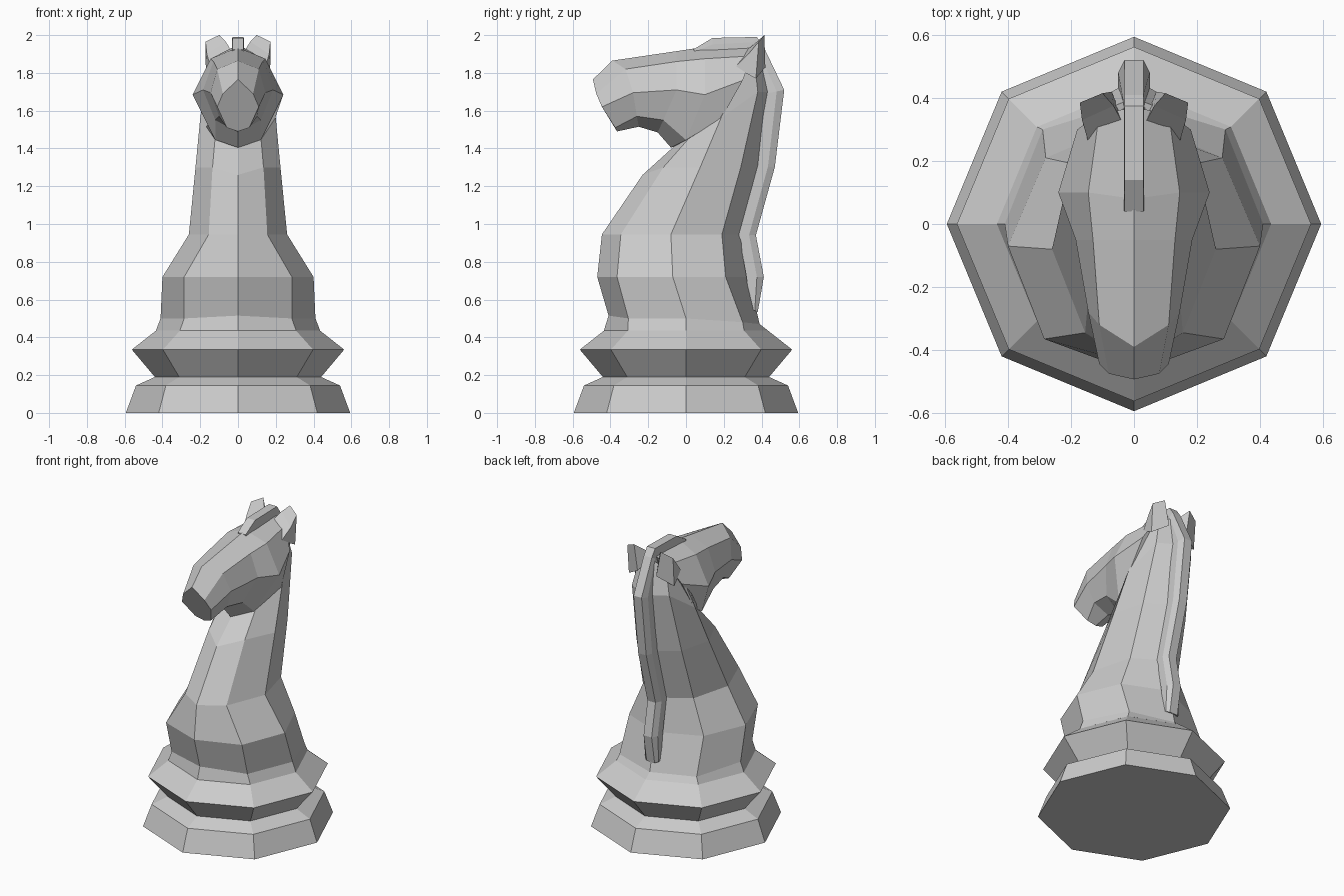
import bpy, bmesh, math


def loft(name, rings):
    """Skin closed rings of equal length and cap both ends."""
    bm = bmesh.new()
    vs = [[bm.verts.new(p) for p in r] for r in rings]
    n = len(rings[0])
    for a, b in zip(vs, vs[1:]):
        for i in range(n):
            j = (i + 1) % n
            bm.faces.new((a[i], a[j], b[j], b[i]))
    bm.faces.new(vs[0][::-1])
    bm.faces.new(vs[-1])
    bmesh.ops.recalc_face_normals(bm, faces=bm.faces)
    me = bpy.data.meshes.new(name)
    bm.to_mesh(me)
    bm.free()
    ob = bpy.data.objects.new(name, me)
    bpy.context.collection.objects.link(ob)
    return ob


def mirror_ring(half):
    """Close a half section by mirroring its off-centre points in x."""
    return half + [(-x, y, z) for x, y, z in reversed(half) if x > 1e-6]


# Turned octagonal base
def octagon(r, z):
    return [(r * math.cos(k * math.pi / 4), r * math.sin(k * math.pi / 4), z)
            for k in range(8)]


loft("base", [octagon(r, z) for r, z in
              [(.594, 0), (.54, .145), (.44, .19), (.562, .335), (.435, .435)]])

# Chest and neck: front, front corner, side, back corner, back
neck = [
    [(0, -.435, .435), (.308, -.308, .435), (.435, 0, .435), (.308, .308, .435), (0, .435, .435)],
    [(0, -.41, .515), (.285, -.305, .5), (.41, 0, .5), (.29, .30, .48), (0, .39, .47)],
    [(0, -.47, .72), (.285, -.365, .72), (.40, -.07, .72), (.28, .21, .72), (0, .33, .72)],
    [(0, -.445, .945), (.155, -.345, .945), (.26, -.08, .945), (.19, .19, .945), (0, .31, .945)],
    [(0, -.23, 1.26), (.135, -.12, 1.30), (.225, .075, 1.30), (.17, .29, 1.30), (0, .41, 1.30)],
    [(0, -.02, 1.45), (.12, .03, 1.47), (.20, .185, 1.56), (.14, .38, 1.70), (0, .46, 1.70)],
    [(0, .15, 1.86), (.10, .18, 1.84), (.17, .27, 1.77), (.10, .36, 1.88), (0, .40, 1.92)],
]
loft("neck", [mirror_ring(h) for h in neck])

# Head: top, brow, cheek, jaw, underside, from muzzle to poll
head = [
    [(0, -.493, 1.765), (.08, -.475, 1.69), (.11, -.445, 1.62), (.06, -.375, 1.51), (0, -.365, 1.49)],
    [(0, -.39, 1.865), (.11, -.32, 1.82), (.145, -.28, 1.695), (.10, -.26, 1.57), (0, -.25, 1.515)],
    [(0, -.05, 1.915), (.13, -.05, 1.86), (.185, -.05, 1.71), (.12, -.12, 1.55), (0, -.15, 1.485)],
    [(0, .08, 1.935), (.145, .10, 1.875), (.24, .10, 1.685), (.12, 0, 1.445), (0, -.08, 1.405)],
    [(0, .37, 1.95), (.11, .35, 1.89), (.18, .30, 1.76), (.195, .185, 1.555), (0, .10, 1.45)],
]
loft("head", [mirror_ring(h) for h in head])

# Mane: inner (y, z) and outer (y, z) along the crest
crest = [(.34, .55, .38, .535), (.32, .72, .412, .72), (.28, .945, .37, .94),
         (.38, 1.31, .47, 1.30), (.42, 1.69, .52, 1.71), (.33, 1.90, .41, 1.94),
         (.31, 1.92, .375, 1.99), (.14, 1.90, .14, 1.985), (.05, 1.89, .04, 1.925)]
mane = []
for i, (yi, zi, yo, zo) in enumerate(crest):
    w = .05 if i < 5 else .032
    ym, zm = yi + .6 * (yo - yi), zi + .6 * (zo - zi)
    mane.append([(w, yi, zi), (w, ym, zm), (.03, yo, zo),
                 (-.03, yo, zo), (-w, ym, zm), (-w, yi, zi)])
loft("mane", mane)

# Ears
ear = [[(.03, .31, 1.91), (.145, .26, 1.83), (.17, .37, 1.77), (.07, .42, 1.83)],
       [(.065, .375, 1.965), (.165, .33, 1.90), (.172, .385, 1.965), (.10, .415, 2.0)]]
for side, sx in (("left", -1), ("right", 1)):
    loft("ear_" + side, [[(sx * x, y, z) for x, y, z in r] for r in ear])
